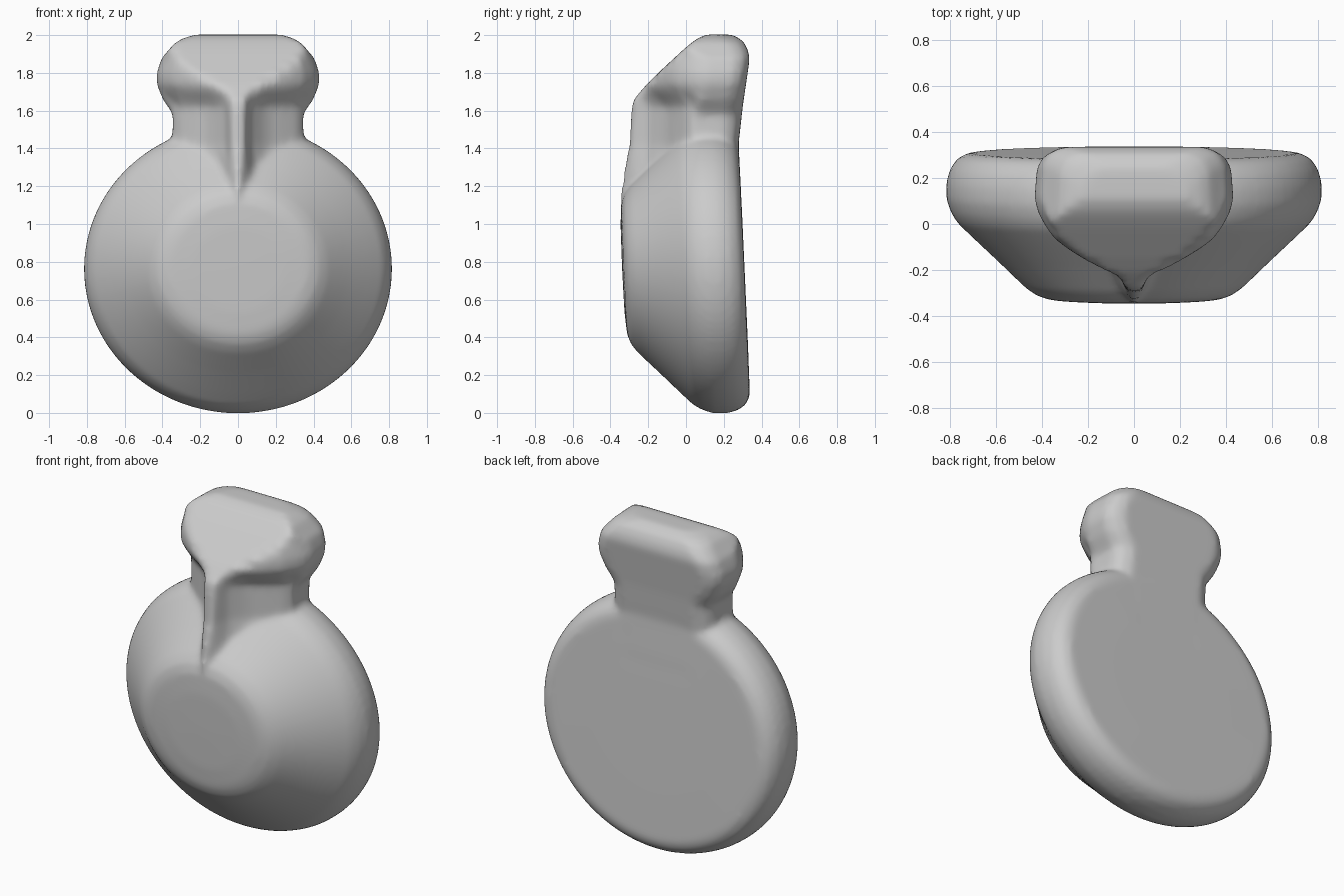
import bpy, bmesh, math

if "Cube" in bpy.data.objects:
    bpy.data.objects.remove(bpy.data.objects["Cube"])

def lerp_table(table, v):
    """Piecewise linear lookup in a short list of (key, value) pairs."""
    if v <= table[0][0]:
        return table[0][1]
    for (a, fa), (b, fb) in zip(table, table[1:]):
        if v <= b:
            return fa + (fb - fa) * (v - a) / (b - a)
    return table[-1][1]

def loft(bm, rings):
    """Skin closed rings of equal length and cap both ends."""
    rows = [[bm.verts.new(p) for p in ring] for ring in rings]
    n = len(rows[0])
    for lo, hi in zip(rows, rows[1:]):
        for i in range(n):
            bm.faces.new((lo[i], lo[(i + 1) % n], hi[(i + 1) % n], hi[i]))
    bm.faces.new(rows[0])
    bm.faces.new(rows[-1])

bm = bmesh.new()

# Round shell: (radius fraction, depth) profile swept round an ellipse, slightly tilted
RX, RZ = 0.815, 0.765
shell = [(0.05, 0.31), (0.5, 0.31), (0.88, 0.308), (0.94, 0.285), (0.98, 0.24), (1, 0.18),
         (1, 0.11), (0.975, 0.05), (0.94, 0.005), (0.87, -0.05), (0.72, -0.165),
         (0.58, -0.275), (0.52, -0.31), (0.45, -0.328), (0.3, -0.336), (0.05, -0.338)]
rings = []
for r, y in shell:
    ring = []
    for i in range(96):
        a = 2 * math.pi * i / 96
        z = r * RZ * math.sin(a)
        ring.append((r * RX * math.cos(a), y - 0.045 * z, z + 0.763))
    rings.append(ring)
loft(bm, rings)

# Neck, front ridge and head: horizontal sections
width = [(1.1, 0.3), (1.42, 0.35), (1.58, 0.345), (1.66, 0.40), (1.74, 0.432), (1.8, 0.432),
         (1.88, 0.405), (1.96, 0.335), (1.985, 0.29), (2.003, 0.23)]
back = [(1.1, 0.29), (1.42, 0.278), (1.62, 0.30), (1.88, 0.338), (1.95, 0.32),
        (1.985, 0.28), (2.003, 0.24)]
front = [(1.1, -0.345), (1.2, -0.343), (1.3, -0.325), (1.4, -0.30), (1.65, -0.285),
         (1.76, -0.19), (1.95, 0.015), (1.985, 0.065), (2.003, 0.11)]
neck_curve = [(0, -0.35), (0.04, -0.28), (0.07, -0.2), (0.15, -0.11), (0.25, -0.05),
              (0.32, 0.0), (0.36, 0.06)]
head_curve = [(0, -0.285), (0.1, -0.225), (0.25, -0.135), (0.35, -0.06), (0.41, 0.03), (0.435, 0.12)]
levels = [1.1, 1.2, 1.3, 1.42, 1.5, 1.58, 1.62, 1.66, 1.7, 1.74, 1.8, 1.84,
          1.88, 1.92, 1.96, 1.985, 2.003]
rings = []
for z in levels:
    w, b, f = (lerp_table(t, z) for t in (width, back, front))
    spread = 1 + max(0, 1.42 - z) * 2
    blend = min(1, max(0, (z - 1.62) / 0.1))
    half = [(w * 0.4, b), (w - 0.1, b), (w - 0.04, b - 0.03), (w - 0.01, b - 0.08)]
    for k in (1, 0.96, 0.9, 0.8, 0.65, 0.5, 0.38, 0.28, 0.2, 0.14, 0.09, 0.04):
        x = w * k
        y = (1 - blend) * lerp_table(neck_curve, x / spread)
        y += blend * lerp_table(head_curve, x * 0.432 / max(w, 0.40))
        half.append((x, min(max(f, y), b - 0.09)))
    ring = half + [(0, f)] + [(-x, y) for x, y in reversed(half)] + [(0, b)]
    rings.append([(x, y, z) for x, y in ring])
loft(bm, rings)

bmesh.ops.recalc_face_normals(bm, faces=bm.faces)
mesh = bpy.data.meshes.new("clapper_shell")
bm.to_mesh(mesh)
bm.free()
obj = bpy.data.objects.new("clapper_shell", mesh)
bpy.context.collection.objects.link(obj)
bpy.context.view_layer.objects.active = obj
obj.select_set(True)

# Fuse shell, neck and head into one softly blended body
remesh = obj.modifiers.new("fuse", 'REMESH')
remesh.mode = 'VOXEL'
remesh.voxel_size = 0.018
remesh.use_smooth_shade = True
soften = obj.modifiers.new("soften", 'SMOOTH')
soften.factor = 0.5
soften.iterations = 8
bpy.ops.object.shade_smooth()

grey = bpy.data.materials.new("plain_grey")
grey.diffuse_color = (0.6, 0.6, 0.6, 1)
grey.use_nodes = True
grey.node_tree.nodes["Principled BSDF"].inputs["Base Color"].default_value = grey.diffuse_color
mesh.materials.append(grey)
